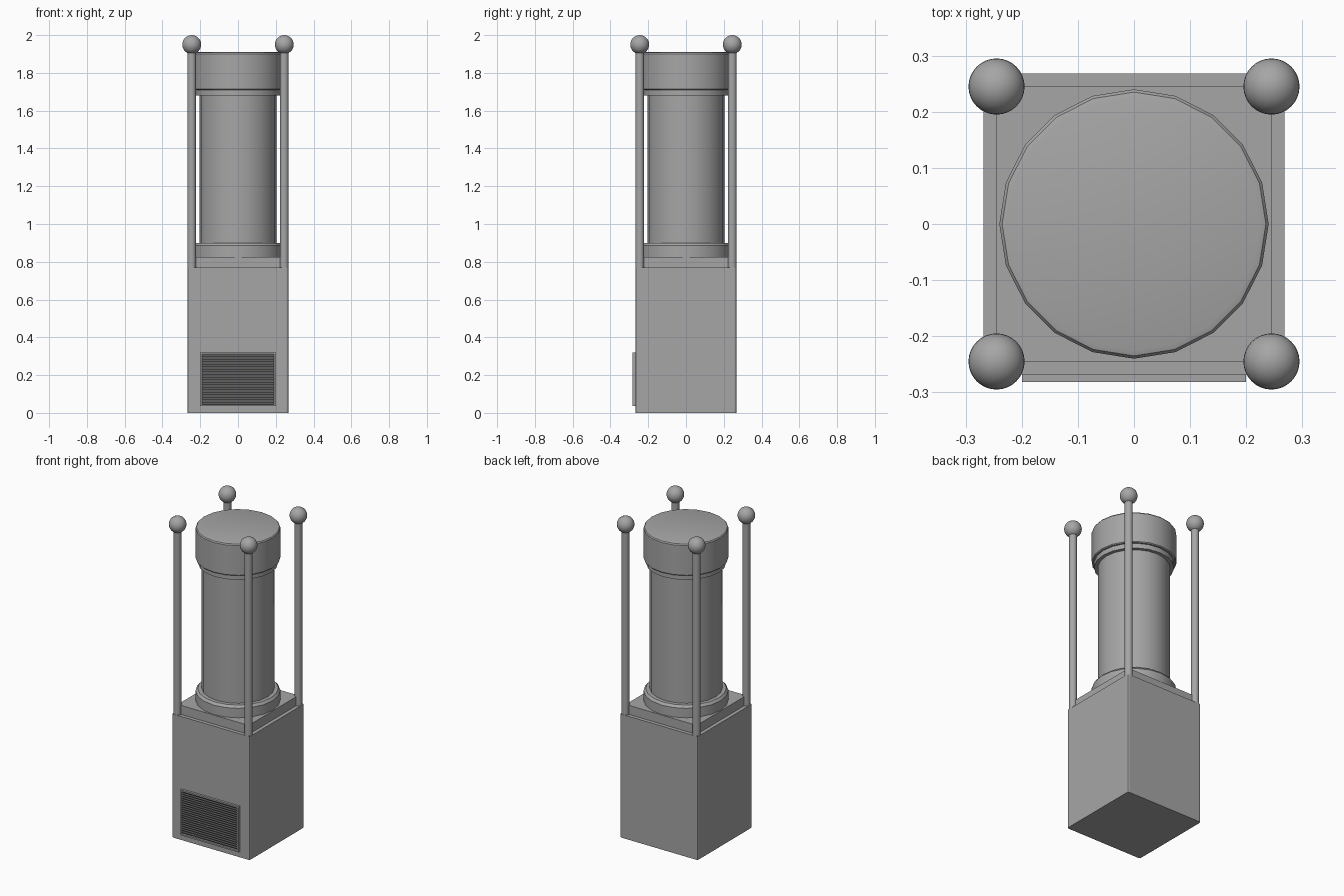
import bpy, bmesh, math

if "Cube" in bpy.data.objects:
    bpy.data.objects.remove(bpy.data.objects["Cube"])

SIDES = 20
SLATS = 20
POST = 0.245

grey = bpy.data.materials.new("plain grey")
grey.use_nodes = True
grey.diffuse_color = (0.38, 0.38, 0.38, 1)
grey.node_tree.nodes["Principled BSDF"].inputs["Base Color"].default_value = grey.diffuse_color


def finish(name, bm, smooth=False):
    bmesh.ops.recalc_face_normals(bm, faces=bm.faces[:])
    mesh = bpy.data.meshes.new(name)
    bm.to_mesh(mesh)
    bm.free()
    mesh.materials.append(grey)
    obj = bpy.data.objects.new(name, mesh)
    bpy.context.collection.objects.link(obj)
    if smooth:
        bpy.ops.object.select_all(action='DESELECT')
        obj.select_set(True)
        bpy.context.view_layer.objects.active = obj
        bpy.ops.object.shade_smooth_by_angle(angle=math.radians(30))
    return obj


def box(name, x, y, z, bevel=0):
    """Box from three (low, high) ranges, optionally with chamfered upright edges."""
    bm = bmesh.new()
    bmesh.ops.create_cube(bm, size=1)
    for v in bm.verts:
        v.co = [r[0] if c < 0 else r[1] for c, r in zip(v.co, (x, y, z))]
    if bevel:
        upright = [e for e in bm.edges if abs(e.verts[0].co.z - e.verts[1].co.z) > 0.01]
        bmesh.ops.bevel(bm, geom=upright, offset=bevel, segments=2, profile=0.5, affect='EDGES')
    return finish(name, bm)


def lathe(name, profile, sides=SIDES, at=(0, 0)):
    """Closed turned solid from (radius, height) points, bottom to top."""
    bm = bmesh.new()
    rings = []
    for r, z in profile:
        angles = [2 * math.pi * i / sides for i in range(sides)]
        rings.append([bm.verts.new((at[0] + r * math.cos(a), at[1] + r * math.sin(a), z))
                      for a in angles])
    for low, high in zip(rings, rings[1:]):
        for i in range(sides):
            j = (i + 1) % sides
            bm.faces.new((low[i], low[j], high[j], high[i]))
    bm.faces.new(rings[0][::-1])
    bm.faces.new(rings[-1])
    return finish(name, bm, True)


# Cabinet and plinth
box("cabinet", (-0.268, 0.268), (-0.268, 0.268), (0, 0.77), 0.01)
box("plinth", (-POST, POST), (-POST, POST), (0.77, 0.826))

# Central column
lathe("bottom_collar", [(0.24, 0.826), (0.24, 0.885), (0.228, 0.9), (0.2, 0.9)])
lathe("column", [(0.205, 0.85), (0.205, 1.7)])
lathe("neck_ring", [(0.226, 1.68), (0.226, 1.72)])
lathe("cap", [(0.235, 1.71), (0.24, 1.715), (0.24, 1.9), (0.235, 1.907), (0.225, 1.91)])

# Corner posts with ball finials
for sx, side in ((-1, "right"), (1, "left")):
    for sy, end in ((-1, "front"), (1, "back")):
        spot = (sx * POST, sy * POST)
        lathe(f"{end}_{side}_post", [(0.023, 0.765), (0.023, 1.95)], 16, spot)
        bm = bmesh.new()
        bmesh.ops.create_uvsphere(bm, u_segments=32, v_segments=16, radius=0.05)
        bmesh.ops.translate(bm, vec=(*spot, 1.95), verts=bm.verts[:])
        finish(f"{end}_{side}_ball", bm, True)

# Vent frame
FRONT, BACK = -0.282, -0.262
LOW, HIGH, RIM = 0.036, 0.32, 0.009
for sx, side in ((-1, "right"), (1, "left")):
    box(f"vent_frame_{side}", sorted((sx * 0.2, sx * (0.2 - RIM))), (FRONT, BACK), (LOW, HIGH))
box("vent_frame_bottom", (RIM - 0.2, 0.2 - RIM), (FRONT, BACK), (LOW, LOW + RIM))
box("vent_frame_top", (RIM - 0.2, 0.2 - RIM), (FRONT, BACK), (HIGH - RIM, HIGH))

# Vent slats, each overhanging the one below
bm = bmesh.new()
step = (HIGH - LOW - 2 * RIM) / SLATS
for i in range(SLATS):
    z = LOW + RIM + i * step
    section = ((-0.269, z), (-0.28, z + step), (BACK, z + step), (BACK, z))
    ends = [[bm.verts.new((x, y, h)) for y, h in section] for x in (RIM - 0.2, 0.2 - RIM)]
    bm.faces.new(ends[0])
    bm.faces.new(ends[1][::-1])
    for k in range(4):
        m = (k + 1) % 4
        bm.faces.new((ends[0][k], ends[1][k], ends[1][m], ends[0][m]))
finish("vent_slats", bm)
